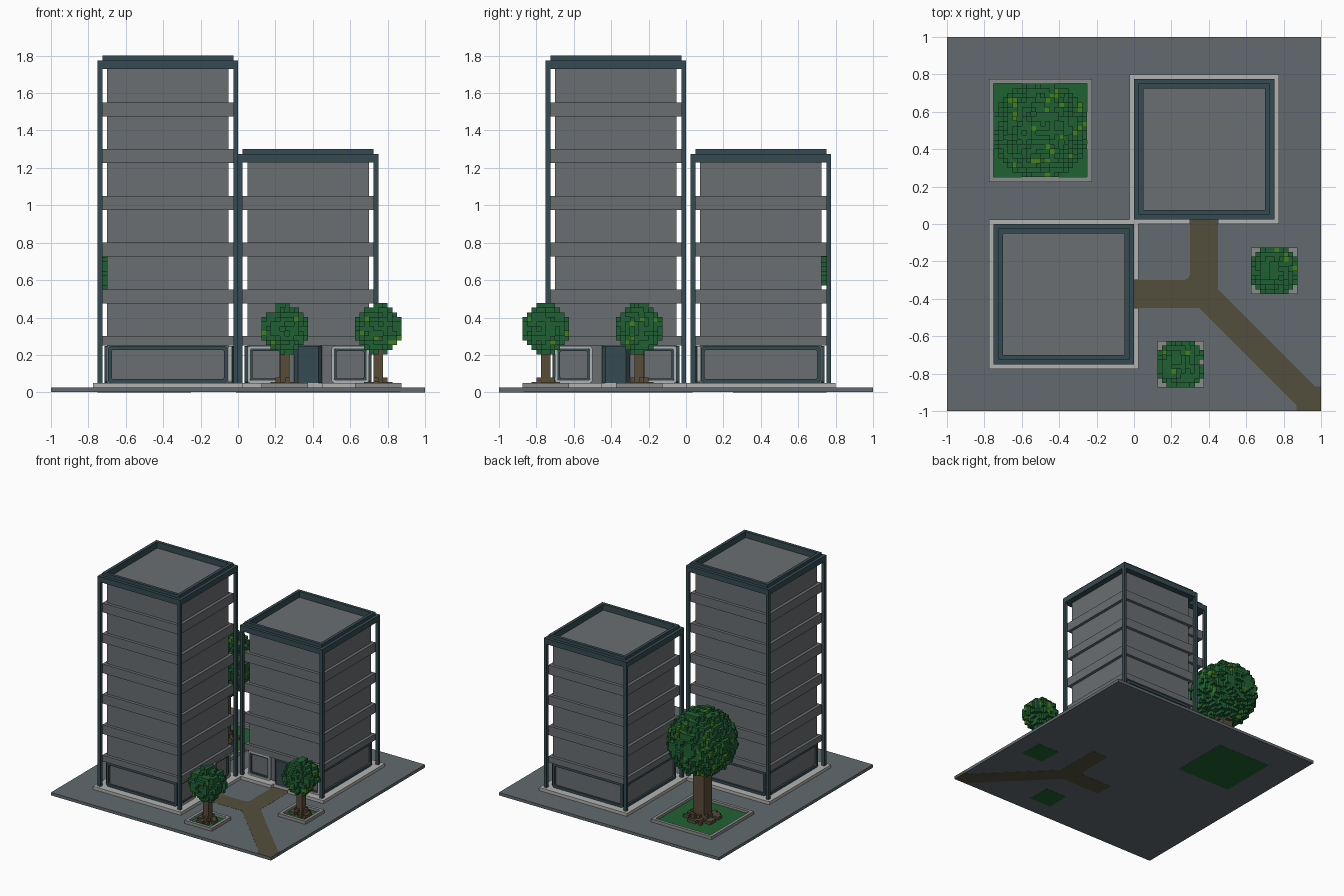
import bpy, bmesh, math, random

if "Cube" in bpy.data.objects:
    bpy.data.objects.remove(bpy.data.objects["Cube"])

random.seed(4)


def mat(name, r, g, b):
    m = bpy.data.materials.new(name)
    lin = [((c / 255 + 0.055) / 1.055) ** 2.4 for c in (r, g, b)]
    m.diffuse_color = (*lin, 1)
    m.use_nodes = True
    m.node_tree.nodes["Principled BSDF"].inputs["Base Color"].default_value = m.diffuse_color
    return m


PAVE = mat("paving_grey", 98, 106, 111)
WALL = mat("wall_grey", 106, 110, 113)
TEAL = mat("dark_teal", 53, 75, 82)
LIGHT = mat("light_stone", 178, 178, 176)
CURB = mat("curb_grey", 138, 140, 139)
PATH = mat("path_brown", 84, 79, 60)
BARK = mat("bark_brown", 88, 76, 56)
GRASS = mat("grass_green", 31, 98, 50)
LEAF = mat("leaf_green", 32, 96, 52)
LIME = mat("bright_leaf", 66, 128, 26)


def finish(name, bm, mats):
    bmesh.ops.recalc_face_normals(bm, faces=bm.faces)
    me = bpy.data.meshes.new(name)
    bm.to_mesh(me)
    bm.free()
    for m in mats:
        me.materials.append(m)
    ob = bpy.data.objects.new(name, me)
    bpy.context.collection.objects.link(ob)
    return ob


def boxes(name, items, m):
    """Each item is (x0, x1, y0, y1, z0, z1)."""
    bm = bmesh.new()
    for x0, x1, y0, y1, z0, z1 in items:
        vs = bmesh.ops.create_cube(bm, size=1)["verts"]
        for v in vs:
            v.co = (x1 if v.co.x > 0 else x0, y1 if v.co.y > 0 else y0,
                    z1 if v.co.z > 0 else z0)
    return finish(name, bm, [m])


def prism(name, pts, z0, z1, m):
    bm = bmesh.new()
    lo = [bm.verts.new((x, y, z0)) for x, y in pts]
    hi = [bm.verts.new((x, y, z1)) for x, y in pts]
    bm.faces.new(lo)
    bm.faces.new(hi)
    for i in range(len(pts)):
        j = (i + 1) % len(pts)
        bm.faces.new((lo[i], lo[j], hi[j], hi[i]))
    return finish(name, bm, [m])


def square_ring(cx, cy, outer, inner, z0, z1):
    o, i = outer, inner
    return [(cx - o, cx + o, cy - o, cy - i, z0, z1), (cx - o, cx + o, cy + i, cy + o, z0, z1),
            (cx - o, cx - i, cy - i, cy + i, z0, z1), (cx + i, cx + o, cy - i, cy + i, z0, z1)]


def place(c, k, u, d):
    """Side k of a tower: u runs along the wall, d is distance from the centre."""
    a = k * math.pi / 2
    return (c[0] + u * math.cos(a) + d * math.sin(a), c[1] + u * math.sin(a) - d * math.cos(a))


def rounded(u0, u1, z0, z1, r):
    pts = []
    for n, (cu, cz) in enumerate([(u1 - r, z1 - r), (u0 + r, z1 - r), (u0 + r, z0 + r), (u1 - r, z0 + r)]):
        for s in range(4):
            a = (n + s / 3) * math.pi / 2
            pts.append((cu + r * math.cos(a), cz + r * math.sin(a)))
    return pts


def frame(name, c, k, u0, u1, z0, z1, w, d0, d1, m):
    bm = bmesh.new()
    out = rounded(u0, u1, z0, z1, 0.016)
    inn = rounded(u0 + w, u1 - w, z0 + w, z1 - w, 0.010)
    rings = []
    for prof, d in ((out, d0), (out, d1), (inn, d1), (inn, d0)):
        rings.append([bm.verts.new((*place(c, k, u, d), z)) for u, z in prof])
    n = len(out)
    for r in range(4):
        a, b = rings[r], rings[(r + 1) % 4]
        for i in range(n):
            j = (i + 1) % n
            bm.faces.new((a[i], a[j], b[j], b[i]))
    return finish(name, bm, [m])


def tower(name, cx, cy, h, door_side):
    c = (cx, cy)
    sq = lambda r, z0, z1: (cx - r, cx + r, cy - r, cy + r, z0, z1)
    # plinth with a notch in front of the door
    pl = [(-.4, .4), (-.075, .4), (-.075, .37), (.075, .37), (.075, .4), (.4, .4), (.4, -.4), (-.4, -.4)]
    prism(name + "_plinth", [place(c, door_side, u, d) for u, d in pl], 0.024, 0.05, LIGHT)
    # wall core and floor bands
    boxes(name + "_walls", [sq(0.325, 0.03, h - 0.05)], WALL)
    bands = [sq(0.35, 0.25, 0.30)]
    z = 0.475
    while z < h - 0.2:
        bands.append(sq(0.35, z, z + 0.075))
        z += 0.25
    boxes(name + "_floor_bands", bands, WALL)
    # corner posts, roof beam and parapet
    posts = []
    for sx in (-1, 1):
        for sy in (-1, 1):
            px, py = cx + sx * 0.3625, cy + sy * 0.3625
            posts.append((px - .0125, px + .0125, py - .0125, py + .0125, 0.05, h - 0.06))
    boxes(name + "_corner_posts", posts, TEAL)
    boxes(name + "_roof_beam", square_ring(cx, cy, 0.375, 0.325, h - 0.07, h - 0.025), TEAL)
    boxes(name + "_parapet", square_ring(cx, cy, 0.35, 0.325, h - 0.03, h), TEAL)
    # ground floor windows and door
    for k in range(4):
        if k != door_side:
            frame(f"{name}_window_frame_{k}", c, k, -.32, .32, .05, .247, .02, .315, .34, TEAL)
            continue
        for s, (a, b) in enumerate(((-.325, -.125), (.125, .325))):
            frame(f"{name}_side_window_rim_{s}", c, k, a, b, .05, .247, .013, .315, .342, LIGHT)
            frame(f"{name}_side_window_frame_{s}", c, k, a + .013, b - .013, .06, .236, .014, .315, .336, TEAL)
        pts = [(-.075, .30), (-.075, .345), (-.055, .365), (.055, .365), (.075, .345), (.075, .30)]
        prism(name + "_door", [place(c, k, u, d) for u, d in pts], 0.025, 0.247, TEAL)


def voxels(name, cells, origin, s, mats):
    """cells maps (i, j, k) to a material index; only exposed faces are made."""
    bm = bmesh.new()
    cache = {}

    def vert(p):
        if p not in cache:
            cache[p] = bm.verts.new([origin[a] + p[a] * s for a in range(3)])
        return cache[p]

    for cell, mi in cells.items():
        for ax in range(3):
            for side in (0, 1):
                nb = list(cell)
                nb[ax] += 2 * side - 1
                if tuple(nb) in cells:
                    continue
                b, c = (ax + 1) % 3, (ax + 2) % 3
                quad = []
                for db, dc in ((0, 0), (1, 0), (1, 1), (0, 1)):
                    p = list(cell)
                    p[ax] += side
                    p[b] += db
                    p[c] += dc
                    quad.append(vert(tuple(p)))
                f = bm.faces.new(quad if side else quad[::-1])
                f.material_index = mi
    me = bpy.data.meshes.new(name)
    bm.to_mesh(me)
    bm.free()
    for m in mats:
        me.materials.append(m)
    bpy.context.collection.objects.link(bpy.data.objects.new(name, me))


def tree(name, x, y, r, crown_z, trunk_r, root_r, bed):
    s = 0.025
    n = round(r / s)
    # leafy crown
    crown = {}
    for i in range(-n, n):
        for j in range(-n, n):
            for k in range(-n, n + 1):
                d = math.dist((i + .5, j + .5, k), (0, 0, 0))
                if d < n - 0.5 or (d < n + 0.3 and random.random() < 0.6):
                    crown[i, j, k] = 1 if random.random() < 0.07 else 0
    voxels(name + "_crown", crown, (x, y, crown_z - s / 2), s, [LEAF, LIME])
    # trunk, with roots at the foot and a flare under the crown
    trunk = {}
    top = round((crown_z - r * 0.7) / s)
    for k in range(1, top):
        rr = trunk_r
        if r > 0.2 and k > top - 4:
            rr += s * (k - top + 4) * 0.6
        for i in range(-8, 8):
            for j in range(-8, 8):
                d = math.hypot(i + .5, j + .5) * s
                if d < rr or (k < 2 and d < root_r and random.random() < 0.55) \
                        or (k == 2 and d < root_r * 0.65 and random.random() < 0.5):
                    trunk[i, j, k] = 0
    voxels(name + "_trunk", trunk, (x, y, 0.004), s, [BARK])
    # planting bed and curb
    boxes(name + "_bed", [(x - bed, x + bed, y - bed, y + bed, 0, 0.03)], GRASS)
    boxes(name + "_curb", square_ring(x, y, bed + 0.025, bed, 0.024, 0.05), CURB)


# ground slab and forked path
boxes("ground_slab", [(-1, 1, -1, 1, 0.001, 0.025)], PAVE)
prism("path", [(-.01, -.45), (.35, -.45), (.87, -.97), (.87, -1), (1, -1), (1, -.87), (.97, -.87),
               (.45, -.35), (.45, .035), (.30, .035), (.30, -.27), (.29, -.29), (.27, -.30), (-.01, -.30)],
      0, 0.026, PATH)

# towers
tower("tall_tower", -0.375, -0.375, 1.8, 1)
tower("short_tower", 0.375, 0.40, 1.3, 0)

# trees
tree("big_tree", -0.5, 0.5, 0.25, 0.66, 0.055, 0.13, 0.25)
tree("front_tree", 0.25, -0.75, 0.125, 0.34, 0.03, 0.075, 0.10)
tree("side_tree", 0.75, -0.25, 0.125, 0.34, 0.03, 0.075, 0.10)
